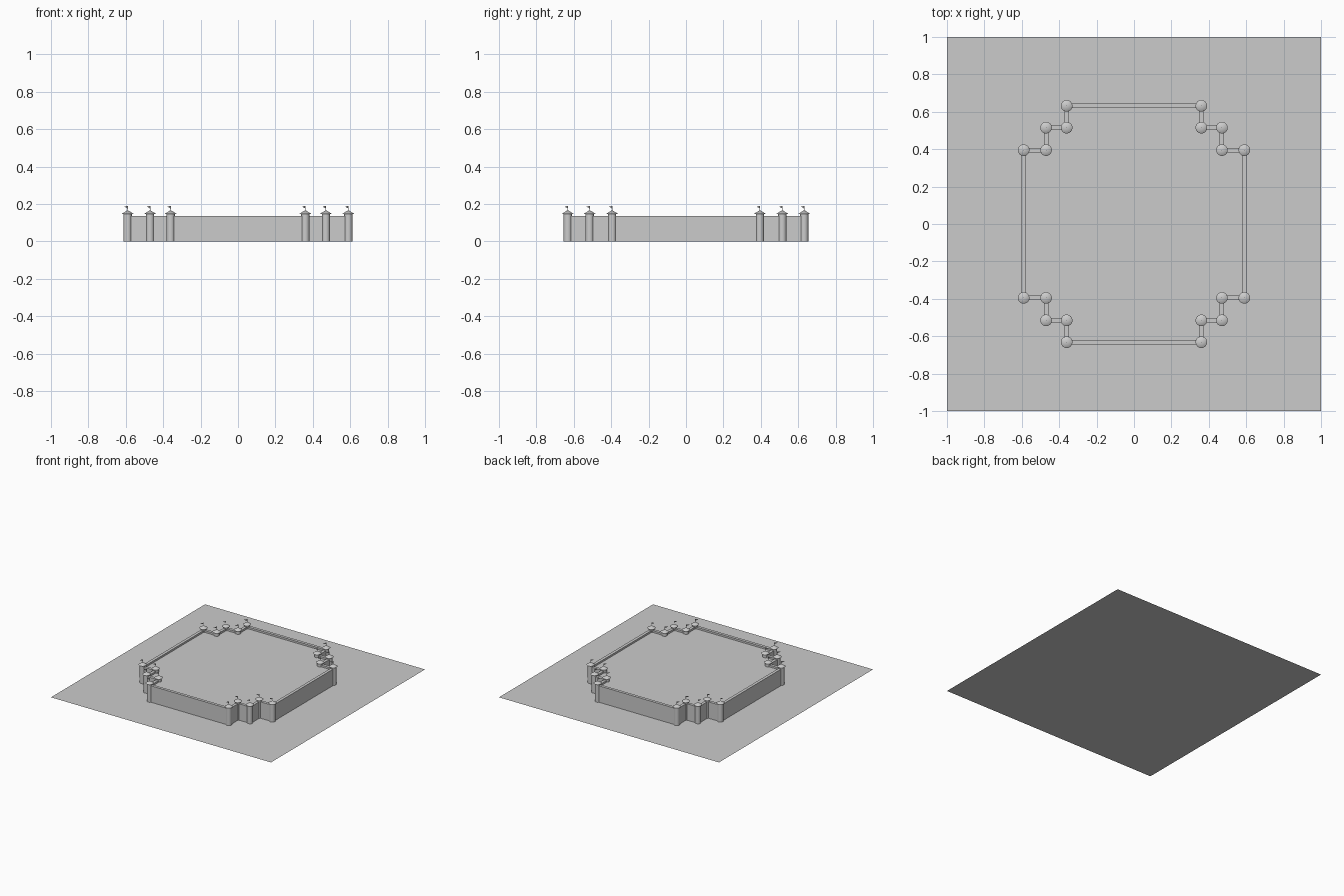
import bpy, bmesh, math
from mathutils import Vector

cube = bpy.data.objects.get("Cube")
if cube:
    bpy.data.objects.remove(cube, do_unlink=True)

WALL_H, FLOOR_H, THICK = 0.135, 0.12, 0.024
TOWER_R, TOWER_H, ROOF_R, ROOF_H, POLE_TOP = 0.022, 0.15, 0.031, 0.168, 0.19

stone = bpy.data.materials.new("grey_stone")
stone.use_nodes = True
stone.diffuse_color = (0.6, 0.6, 0.6, 1)
stone.node_tree.nodes["Principled BSDF"].inputs["Base Color"].default_value = (0.6, 0.6, 0.6, 1)


def finish(obj, name, smooth=False):
    obj.name = name
    obj.data.materials.append(stone)
    if smooth:
        bpy.ops.object.select_all(action='DESELECT')
        obj.select_set(True)
        bpy.context.view_layer.objects.active = obj
        bpy.ops.object.shade_smooth_by_angle(angle=math.radians(40))
    return obj


def polygon(name, points):
    mesh = bpy.data.meshes.new(name)
    mesh.from_pydata([tuple(p) for p in points], [], [range(len(points))])
    obj = bpy.data.objects.new(name, mesh)
    bpy.context.collection.objects.link(obj)
    return finish(obj, name)


def cone(name, p, r1, r2, z0, z1, sides):
    bpy.ops.mesh.primitive_cone_add(vertices=sides, radius1=r1, radius2=r2, depth=z1 - z0,
                                    location=(p.x, p.y, (z0 + z1) / 2))
    return finish(bpy.context.object, name, True)


# Ground sheet
polygon("ground", [(-1, -1, 0), (1, -1, 0), (1, 1, 0), (-1, 1, 0)])

# Stepped outline: one corner mirrored into four, kept counter-clockwise
corner = [(0.59, 0.395), (0.47, 0.395), (0.47, 0.515), (0.36, 0.515), (0.36, 0.632)]
outline = []
for sx, sy in ((1, 1), (-1, 1), (-1, -1), (1, -1)):
    pts = [Vector((sx * x, sy * y, 0)) for x, y in corner]
    outline += pts if sx * sy > 0 else pts[::-1]

# Raised courtyard just below the wall top
polygon("courtyard", [p + Vector((0, 0, FLOOR_H)) for p in outline])

# Walls run from tower to tower
for a, b in zip(outline, outline[1:] + outline[:1]):
    mid, span = (a + b) / 2, b - a
    bpy.ops.mesh.primitive_cube_add(size=1, location=(mid.x, mid.y, WALL_H / 2))
    wall = bpy.context.object
    wall.scale = (max(abs(span.x), THICK), max(abs(span.y), THICK), WALL_H)
    finish(wall, "wall")

# Round towers with conical roofs, poles and pennants
fly = Vector((-0.018, -0.018, 0))
for p in outline:
    cone("tower", p, TOWER_R, TOWER_R, 0, TOWER_H, 24)
    cone("tower_roof", p, ROOF_R, 0, TOWER_H - 0.002, ROOF_H, 24)
    cone("flag_pole", p, 0.0015, 0.0015, ROOF_H - 0.005, POLE_TOP, 6)
    polygon("pennant", [p + Vector((0, 0, POLE_TOP - 0.014)), p + Vector((0, 0, POLE_TOP)),
                        p + fly + Vector((0, 0, POLE_TOP - 0.003))])
